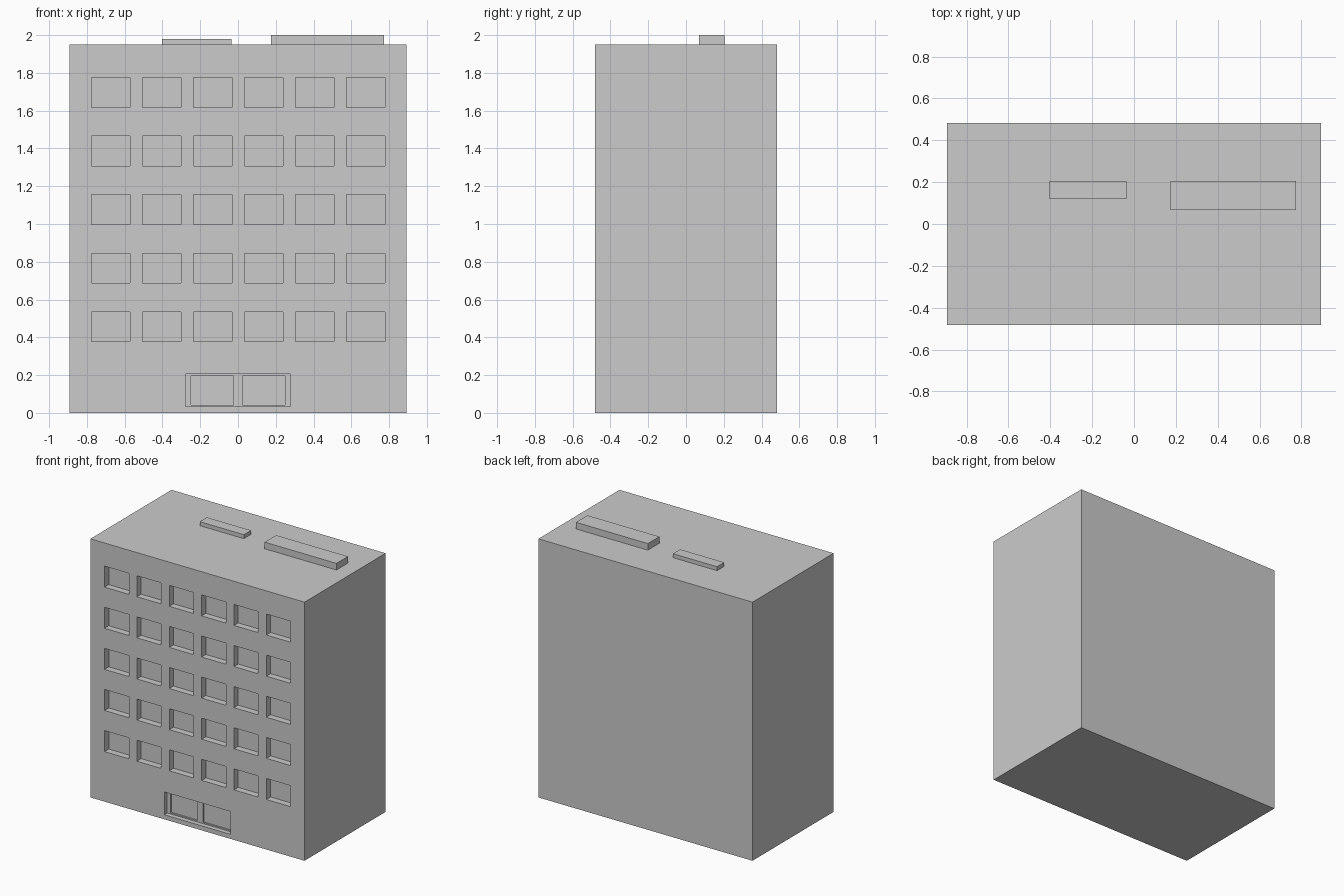
import bpy
import bmesh
from mathutils import Matrix, Vector

if "Cube" in bpy.data.objects:
    bpy.data.objects.remove(bpy.data.objects["Cube"])


def boxes(name, specs):
    """One object made of boxes given as (x0, x1, y0, y1, z0, z1)."""
    bm = bmesh.new()
    for x0, x1, y0, y1, z0, z1 in specs:
        centre = Vector(((x0 + x1) / 2, (y0 + y1) / 2, (z0 + z1) / 2))
        size = Matrix.Diagonal((x1 - x0, y1 - y0, z1 - z0, 1))
        bmesh.ops.create_cube(bm, size=1, matrix=Matrix.Translation(centre) @ size)
    mesh = bpy.data.meshes.new(name)
    bm.to_mesh(mesh)
    bm.free()
    obj = bpy.data.objects.new(name, mesh)
    bpy.context.collection.objects.link(obj)
    return obj


def cut(target, cutter):
    mod = target.modifiers.new("openings", 'BOOLEAN')
    mod.object = cutter
    mod.operation = 'DIFFERENCE'
    mod.solver = 'EXACT'
    bpy.context.view_layer.objects.active = target
    bpy.ops.object.modifier_apply(modifier=mod.name)
    bpy.data.objects.remove(cutter)


W, D = 0.893, 0.483             # half width and half depth
WALL_TOP, ROOF_TOP = 1.842, 1.95
WIN_DEPTH, DOOR_DEPTH = 0.05, 0.035
PANE = 0.01

# Window grid: six columns by five floors
windows = [(-0.674 + 0.27 * c, 0.456 + 0.31 * r) for r in range(5) for c in range(6)]


def window_boxes(y0, y1):
    return [(x - 0.101, x + 0.101, y0, y1, z - 0.079, z + 0.079) for x, z in windows]


# Main block with window and entrance recesses
walls = boxes("walls", [(-W, W, -D, D, 0, WALL_TOP)])
back = -D + WIN_DEPTH + PANE
openings = window_boxes(-D - 0.1, back)
openings.append((-0.277, 0.277, -D - 0.1, -D + DOOR_DEPTH + 0.03, 0.034, 0.206))
cut(walls, boxes("wall_cutter", openings))

# Window glass at the back of each recess
boxes("window_panes", window_boxes(-D + WIN_DEPTH, back))

# Entrance: frame with two inset glass doors
door_y = -D + DOOR_DEPTH
frame = boxes("entrance_frame", [(-0.277, 0.277, door_y, door_y + 0.03, 0.034, 0.206)])
doors = [(-0.25, -0.023), (0.023, 0.25)]
cut(frame, boxes("frame_cutter", [(a, b, door_y - 0.1, door_y + 0.1, 0.043, 0.196) for a, b in doors]))
boxes("entrance_doors", [(a, b, door_y + 0.01, door_y + 0.03, 0.043, 0.196) for a, b in doors])

# Roof slab and the two rooftop units
boxes("roof_slab", [(-W, W, -D, D, WALL_TOP, ROOF_TOP)])
boxes("small_roof_unit", [(-0.403, -0.035, 0.12, 0.205, ROOF_TOP, 1.98)])
boxes("large_roof_unit", [(0.175, 0.774, 0.068, 0.205, ROOF_TOP, 2.0)])
